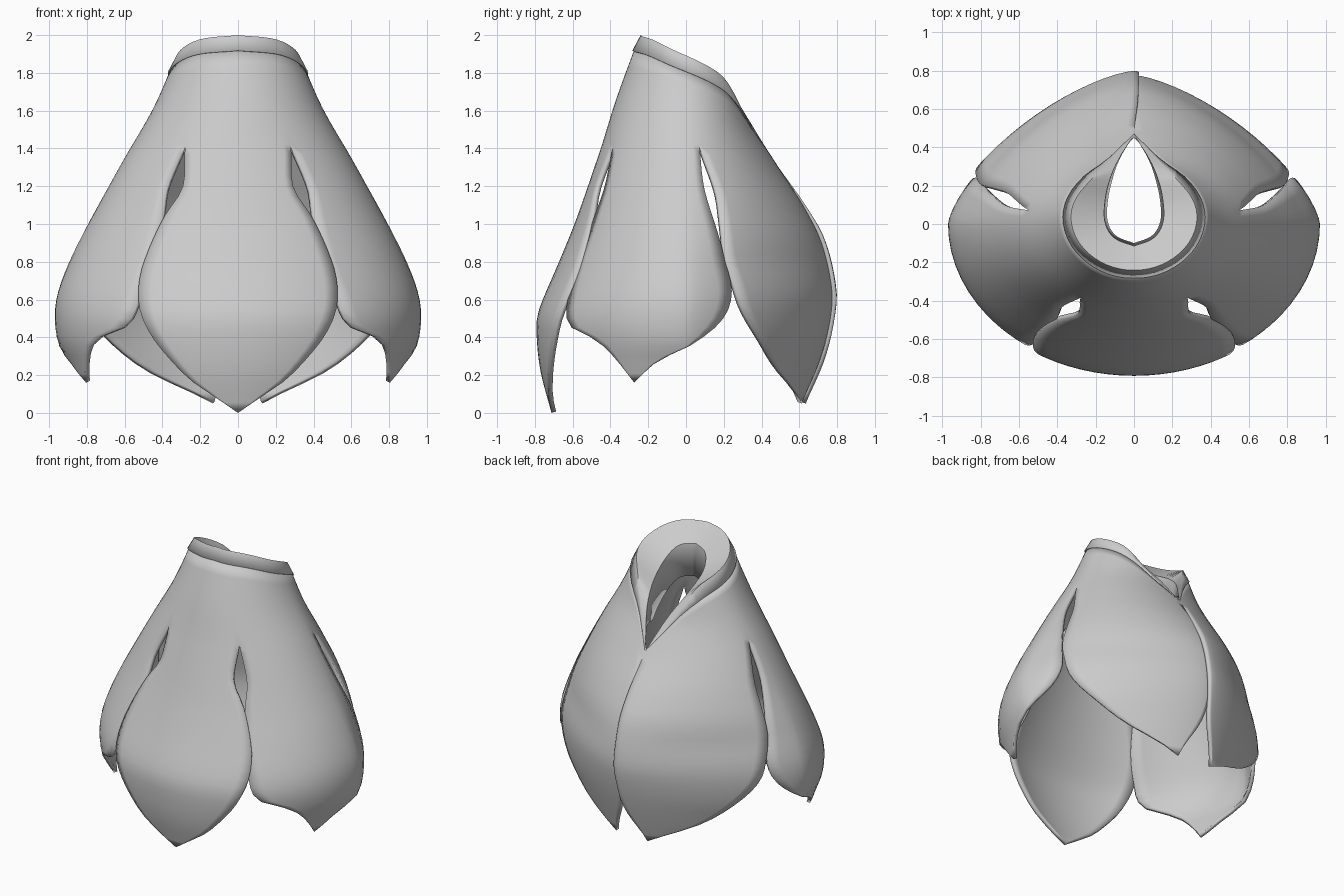
import bpy, bmesh, math
from mathutils import Vector

if "Cube" in bpy.data.objects:
    bpy.data.objects.remove(bpy.data.objects["Cube"])

grey = bpy.data.materials.new("light grey cloth")
grey.use_nodes = True
grey.diffuse_color = (0.6, 0.6, 0.6, 1)
grey.node_tree.nodes["Principled BSDF"].inputs["Base Color"].default_value = (0.6, 0.6, 0.6, 1)


def curve(*pts):
    """Smooth function through (key, value) points."""
    pts = sorted(pts)
    n = len(pts)
    tan = []
    for i in range(n):
        a, b = pts[max(i - 1, 0)], pts[min(i + 1, n - 1)]
        tan.append((b[1] - a[1]) / (b[0] - a[0]))

    def f(t):
        t = min(max(t, pts[0][0]), pts[-1][0])
        i = next(k for k in range(n - 1) if t <= pts[k + 1][0])
        (t0, v0), (t1, v1) = pts[i], pts[i + 1]
        d = t1 - t0
        s = (t - t0) / d
        h = s * s * (3 - 2 * s)
        return (v0 + (v1 - v0) * h + d * tan[i] * s * (1 - s) ** 2
                - d * tan[i + 1] * s * s * (1 - s))
    return f


def clamp(t):
    return min(max(t, 0), 1)


# Bell profiles by height: half width, front depth, back depth
width = curve((1.95, .31), (1.8, .365), (1.6, .455), (1.35, .6), (1.08, .75), (.85, .87),
              (.65, .95), (.52, .97), (.38, .955), (.27, .91), (.17, .87), (0, .78))
front = curve((1.92, .275), (1.66, .37), (1.37, .46), (1, .58), (.8, .66), (.55, .765),
              (.45, .78), (.23, .76), (0, .7))
back = curve((1.9, .25), (1.7, .3), (1.53, .35), (1.3, .49), (1.1, .62), (.9, .72),
             (.65, .775), (.5, .765), (.3, .72), (0, .63))
# Neckline height by angle away from the front
neck = curve((0, 1.92), (45, 1.895), (90, 1.81), (120, 1.745), (140, 1.68), (160, 1.56),
             (180, 1.33))
# Teardrop neck opening by the same angle
hole_x = curve((0, 0), (30, .075), (60, .13), (90, .155), (120, .15), (140, .13), (160, .085), (180, 0))
hole_y = curve((0, -.115), (45, -.07), (90, .03), (120, .13), (140, .22), (160, .33), (180, .465))

SLIT = 1.42


def away(phi):
    a = abs(phi + 90) % 360
    return min(a, 360 - a)


def surface(phi, z, lift=0):
    c, s = math.cos(math.radians(phi)), math.sin(math.radians(phi))
    p = 1
    if s > 0:
        p = 2 / (1.45 + .55 * clamp((z - .8) / .8))
    x = math.copysign(abs(c) ** p, c) * (width(z) + lift)
    y = math.copysign(abs(s) ** p, s) * ((back(z) if s > 0 else front(z)) + lift)
    return Vector((x, y, z))


def finish(bm, name, thickness):
    bmesh.ops.remove_doubles(bm, verts=bm.verts, dist=.0008)
    mesh = bpy.data.meshes.new(name)
    bm.to_mesh(mesh)
    bm.free()
    mesh.materials.append(grey)
    ob = bpy.data.objects.new(name, mesh)
    bpy.context.collection.objects.link(ob)
    mod = ob.modifiers.new("cloth thickness", 'SOLIDIFY')
    mod.thickness = thickness
    mod.offset = -1
    bpy.ops.object.select_all(action='DESELECT')
    ob.select_set(True)
    bpy.context.view_layer.objects.active = ob
    bpy.ops.object.shade_smooth_by_angle(angle=math.radians(45))


def skin(bm, rows, flip=False):
    grid = [[bm.verts.new(p) for p in row] for row in rows]
    for r0, r1 in zip(grid, grid[1:]):
        for j in range(len(r0) - 1):
            quad = [r0[j], r1[j], r1[j + 1], r0[j + 1]]
            bm.faces.new(quad[::-1] if flip else quad)


def petal(bm, lo, hi, tip, lift, mirror=False, cols=14):
    """Strip from the neckline to a pointed tip; lo and hi give its edge angles by height."""
    rows = []

    def add(z_of, z_edge, amount):
        row = []
        for j in range(cols + 1):
            phi = lo(z_edge) + (hi(z_edge) - lo(z_edge)) * j / cols
            v = surface(phi, z_of(phi), amount)
            row.append(Vector((-v.x, v.y, v.z)) if mirror else v)
        rows.append(row)

    def seam(phi):
        return SLIT - .12 * clamp((away(phi) - 110) / 70)

    for i in range(6):
        add(lambda phi: neck(away(phi)) + (seam(phi) - neck(away(phi))) * i / 6, SLIT, 0)
    n = 26
    for i in range(n + 1):
        w = i / n
        z = SLIT + (tip - SLIT) * w
        add(lambda phi: z + (seam(phi) - SLIT) * max(0, 1 - 3 * w), z, lift * clamp(3 * w))
    skin(bm, rows, mirror)


# Petal outlines
half = curve((SLIT, 30), (1.2, 25), (1.04, 30), (.8, 33.4), (.65, 33.3), (.5, 31), (.33, 25),
             (.18, 17), (.08, 8), (0, 0))
side_lo = curve((SLIT, -60), (1.2, -57), (1.04, -59), (.8, -60), (.6, -57), (.46, -52),
                (.41, -42), (.36, -35), (.27, -28), (.16, -21.6))
side_hi = curve((SLIT, 11), (1.2, 12.5), (1, 18), (.85, 22), (.65, 25.5), (.5, 22), (.39, 11),
                (.29, -9), (.16, -21.6))
back_lo = curve((SLIT, 11), (1.2, 19), (1, 21), (.85, 22.5), (.7, 26), (.55, 30), (.4, 38),
                (.22, 51), (.05, 74.5))
back_hi = curve((SLIT, 90), (1.1, 93), (.65, 94), (.45, 91), (.3, 86), (.12, 77), (.05, 74.5))

# Five joined petals: front, two sides, two overlapping at the back
cape = bmesh.new()
petal(cape, lambda z: -90 - half(z), lambda z: -90 + half(z), 0, .012)
for mirror in (False, True):
    petal(cape, side_lo, side_hi, .16, 0, mirror)
    petal(cape, back_lo, back_hi, .05, .022 if mirror else 0, mirror)
finish(cape, "petal_cape", .025)

# Folded collar: outer hem, crest, inner lip, inner hem, tapering into the back opening
collar = bmesh.new()
hem, crest, lip, lining = rings = [[], [], [], []]
for i in range(49):
    phi = -270 + 360 * i / 48
    angle = away(phi)
    k = clamp((180 - angle) / 45)
    k = k * k * (3 - 2 * k)
    p = surface(phi, neck(angle))
    inward = Vector((-p.x, .06 - p.y, 0)).normalized()
    side = 1 if p.x > 0 else -1
    opening = Vector((side * hole_x(angle), hole_y(angle), p.z - .03 * k))
    hem.append(p - inward * .008 * k)
    crest.append(p + (inward * .035 + Vector((0, 0, .08))) * k)
    lip.append(opening)
    lining.append(opening + (inward * .015 + Vector((0, 0, -.23))) * k)
skin(collar, rings[::-1])
finish(collar, "collar", .012)
